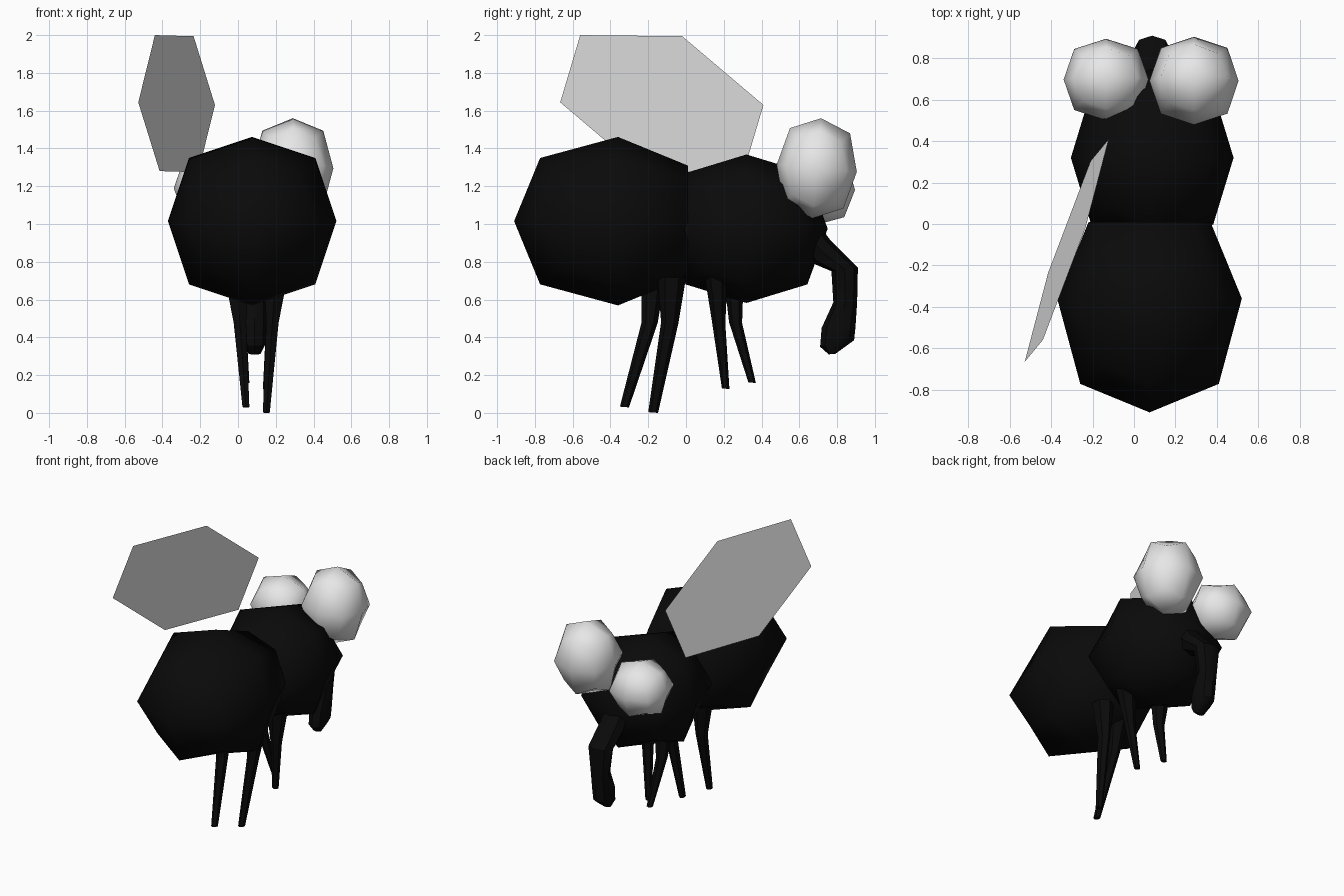
import bpy, bmesh, math
from mathutils import Vector, Matrix

if "Cube" in bpy.data.objects:
    bpy.data.objects.remove(bpy.data.objects["Cube"])


def material(name, value):
    m = bpy.data.materials.new(name)
    m.diffuse_color = (value, value, value, 1)
    m.use_nodes = True
    m.node_tree.nodes["Principled BSDF"].inputs["Base Color"].default_value = m.diffuse_color
    return m


BLACK = material("black", 0.003)
WHITE = material("white", 0.8)


def finish(name, bm, mat, smooth=True):
    bmesh.ops.recalc_face_normals(bm, faces=bm.faces)
    for f in bm.faces:
        f.smooth = smooth
    me = bpy.data.meshes.new(name)
    bm.to_mesh(me)
    bm.free()
    me.materials.append(mat)
    ob = bpy.data.objects.new(name, me)
    bpy.context.collection.objects.link(ob)
    return ob


def round_block(name, center, half, mat, tilt=0, pinch=None):
    """Cube split once and rounded; pinch = (y, scale) narrows the +y end."""
    bm = bmesh.new()
    bmesh.ops.create_cube(bm, size=2)
    bmesh.ops.subdivide_edges(bm, edges=bm.edges[:], cuts=1, use_grid_fill=True)
    rot = Matrix.Rotation(math.radians(tilt), 3, 'X')
    for v in bm.verts:
        far_end = v.co.y > 0.5
        k = (1, 1, 0.75, 5 / 9)[sum(abs(c) > 0.5 for c in v.co)]
        p = Vector([c * k * h for c, h in zip(v.co, half)])
        if pinch and far_end:
            p.x *= pinch[1]
            p.z *= pinch[1]
            p.y = pinch[0] - center[1]
        v.co = rot @ p + Vector(center)
    return finish(name, bm, mat)


def loft(name, rings, mat):
    """Skin equal-length point rings and cap both ends."""
    bm = bmesh.new()
    loops = [[bm.verts.new(p) for p in r] for r in rings]
    n = len(loops[0])
    for a, b in zip(loops, loops[1:]):
        for i in range(n):
            j = (i + 1) % n
            bm.faces.new((a[i], a[j], b[j], b[i]))
    bm.faces.new(loops[0])
    bm.faces.new(loops[-1])
    ob = finish(name, bm, mat)
    ob.data.set_sharp_from_angle(angle=math.radians(40))
    return ob


def ring(back, front, x, w, n):
    """Closed section spanning two (y, z) points, with half width w in x."""
    b, f = Vector(back), Vector(front)
    mid, arm = (b + f) / 2, (f - b) / 2
    pts = []
    for i in range(n):
        t = 2 * math.pi * i / n
        q = mid + arm * math.cos(t)
        pts.append((x + w * math.sin(t), q.x, q.y))
    return pts


# Body
round_block("abdomen", (0.075, -0.36, 1.015), (0.446, 0.55, 0.446), BLACK, pinch=(0.01, 0.88))
round_block("thorax", (0.088, 0.32, 0.975), (0.393, 0.43, 0.393), BLACK)

# Eyes of unequal size
round_block("right_eye", (0.29, 0.692, 1.295), (0.215, 0.213, 0.266), WHITE, tilt=-5)
round_block("left_eye", (-0.135, 0.698, 1.19), (0.205, 0.197, 0.195), WHITE, tilt=-3)

# Drooping mouth part
MOUTH = [((0.62, 0.86), (0.70, 1.00), 0.085), ((0.675, 0.79), (0.76, 0.92), 0.09),
         ((0.77, 0.75), (0.91, 0.77), 0.09), ((0.78, 0.585), (0.906, 0.585), 0.065),
         ((0.718, 0.45), (0.897, 0.45), 0.065), ((0.71, 0.35), (0.89, 0.385), 0.06),
         ((0.755, 0.31), (0.79, 0.312), 0.03)]
loft("mouth", [ring(b, f, 0.088, w, 8) for b, f, w in MOUTH], BLACK)

# Legs: side, y spans (back, front) at top, knee and foot, foot height
LEGS = {
    "rear_left_leg": (-1, (-0.235, -0.11), (-0.235, -0.15), (-0.35, -0.302), 0.033),
    "rear_right_leg": (1, (-0.15, 0.0), (-0.132, -0.04), (-0.20, -0.148), 0.004),
    "front_right_leg": (1, (0.10, 0.22), (0.138, 0.208), (0.19, 0.23), 0.13),
    "front_left_leg": (-1, (0.20, 0.305), (0.228, 0.297), (0.33, 0.37), 0.162),
}
for name, (side, top, knee, foot, z) in LEGS.items():
    rings = []
    for (y0, y1), h, off, w in ((top, 0.72, 0.105, 0.07), (knee, 0.48, 0.086, 0.038),
                                (foot, z, 0.054, 0.021)):
        rings.append(ring((y0, h), (y1, h - 0.004), 0.096 + side * off, w, 6))
    loft(name, rings, BLACK)

# Single flat wing: half the outline, the rest by point symmetry
bm = bmesh.new()
mid = Vector((-0.325, -0.128, 1.637))
half = [Vector(p) for p in ((-0.44, -0.56, 2.0), (-0.235, -0.02, 1.994), (-0.122, 0.41, 1.63))]
bm.faces.new([bm.verts.new(p) for p in half + [2 * mid - p for p in half]])
finish("wing", bm, WHITE, smooth=False)
